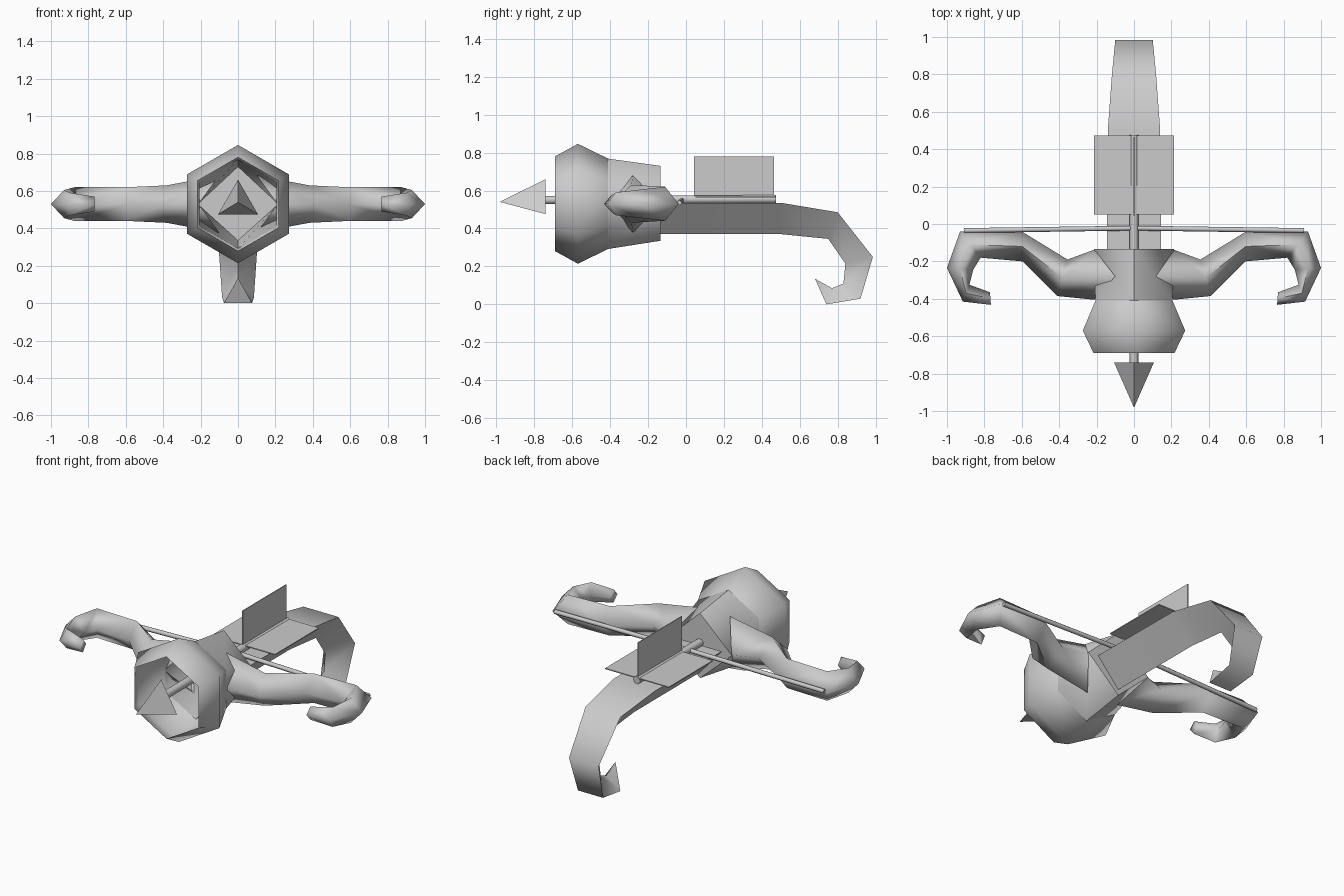
import bpy, bmesh, math
from mathutils import Vector

cube = bpy.data.objects.get("Cube")
if cube:
    bpy.data.objects.remove(cube, do_unlink=True)

grey = bpy.data.materials.new("plain grey")
grey.use_nodes = True
grey.diffuse_color = (0.6, 0.6, 0.6, 1)
grey.node_tree.nodes["Principled BSDF"].inputs["Base Color"].default_value = (0.6, 0.6, 0.6, 1)

AXIS_Z = 0.53  # height of the bow and barrel axis


def loft(name, rings, cap_start=True, cap_end=True, smooth=None):
    """Skin a list of equally long point rings; collapsed points are merged."""
    bm = bmesh.new()
    loops = [[bm.verts.new(p) for p in ring] for ring in rings]
    n = len(rings[0])
    for a, b in zip(loops, loops[1:]):
        for i in range(n):
            j = (i + 1) % n
            bm.faces.new((a[i], a[j], b[j], b[i]))
    if cap_start:
        bm.faces.new(loops[0])
    if cap_end:
        bm.faces.new(loops[-1])
    bmesh.ops.remove_doubles(bm, verts=bm.verts, dist=0.0005)
    bmesh.ops.recalc_face_normals(bm, faces=bm.faces)
    mesh = bpy.data.meshes.new(name)
    bm.to_mesh(mesh)
    bm.free()
    mesh.materials.append(grey)
    obj = bpy.data.objects.new(name, mesh)
    bpy.context.collection.objects.link(obj)
    if smooth:
        bpy.ops.object.select_all(action="DESELECT")
        obj.select_set(True)
        bpy.context.view_layer.objects.active = obj
        bpy.ops.object.shade_smooth_by_angle(angle=math.radians(smooth))
    return obj


def polygon_ring(y, r, z, n):
    """Regular polygon facing y, with one corner straight up."""
    angles = [math.pi / 2 + 2 * math.pi * i / n for i in range(n)]
    return [(r * math.cos(a), y, z + r * math.sin(a)) for a in angles]


def rod(name, start, end, r):
    """Six-sided rod between two points."""
    start, end = Vector(start), Vector(end)
    q = (end - start).to_track_quat("Z", "Y")
    ring = [q @ Vector((r * math.cos(k * math.pi / 3), r * math.sin(k * math.pi / 3), 0))
            for k in range(6)]
    return loft(name, [[start + p for p in ring], [end + p for p in ring]], smooth=65)


def box(name, lo, hi):
    rings = [[(lo[0], lo[1], z), (hi[0], lo[1], z), (hi[0], hi[1], z), (lo[0], hi[1], z)]
             for z in (lo[2], hi[2])]
    return loft(name, rings)


# Barrel: open hexagonal mouth, then a neck narrowing to a closed diamond
waist = polygon_ring(-0.41, 0.238, AXIS_Z, 6)
loft("barrel_mouth", [polygon_ring(-0.69, 0.25, AXIS_Z, 6), polygon_ring(-0.57, 0.316, AXIS_Z, 6), waist],
     cap_start=False, cap_end=False, smooth=70)
diamond = [(0, -0.135, 0.73), (-0.215, -0.135, 0.53), (-0.215, -0.135, 0.53),
           (0, -0.135, 0.335), (0.215, -0.135, 0.53), (0.215, -0.135, 0.53)]
loft("barrel_neck", [waist, diamond], cap_start=False, smooth=70)

# Bow arms: rear edge, front edge and half height of each diamond section
ARM = [((0.355, -0.19), (0.41, -0.385), 0.10),
       ((0.60, -0.04), (0.595, -0.20), 0.09),
       ((0.93, -0.04), (0.82, -0.18), 0.09),
       ((1.0, -0.235), (0.86, -0.245), 0.075),
       ((0.915, -0.415), (0.88, -0.325), 0.06),
       ((0.765, -0.432), (0.77, -0.365), 0.04)]


def arm_ring(side, rear, front, h):
    a, b = Vector(rear), Vector(front)
    m = (a + b) / 2
    return [(side * p.x, p.y, AXIS_Z + dz) for p, dz in ((a, 0), (m, h), (b, 0), (m, -h))]


for label, side in (("left", 1), ("right", -1)):
    # the root is V-shaped, fitting round the neck
    root = [(side * 0.212, -0.137, 0.53), (side * 0.1, -0.28, 0.683),
            (side * 0.212, -0.405, 0.53), (side * 0.1, -0.28, 0.377)]
    loft(label + "_bow_arm", [root] + [arm_ring(side, *s) for s in ARM],
         cap_start=False, smooth=100)
    rod(label + "_bowstring", (side * 0.91, -0.035, 0.535), (0, -0.022, 0.55), 0.013)

# Stock: top edge, keel and half width of each triangular section, curling to a pointed hook
STOCK = [((-0.14, 0.535), (-0.14, 0.37), 0.145),
         ((0.5, 0.535), (0.5, 0.37), 0.14),
         ((0.8, 0.485), (0.75, 0.345), 0.118),
         ((0.985, 0.25), (0.84, 0.215), 0.1),
         ((0.92, 0.03), (0.83, 0.11), 0.085),
         ((0.74, 0.0), (0.77, 0.085), 0.075),
         ((0.68, 0.135), (0.68, 0.135), 0.0)]
loft("stock", [[(-w, *top), (w, *top), (0, *keel)] for top, keel, w in STOCK],
     cap_end=False, smooth=70)

# Bolt: shaft, three-sided point and flight fins
rod("bolt_shaft", (0, -0.745, 0.55), (0, 0.475, 0.555), 0.024)
loft("bolt_point", [polygon_ring(-0.74, 0.123, 0.537, 3), [(0, -0.982, 0.54)] * 3], cap_end=False)
box("flat_fin", (-0.215, 0.05, 0.564), (0.215, 0.472, 0.570))
box("upright_fin", (-0.003, 0.042, 0.56), (0.003, 0.465, 0.78))
